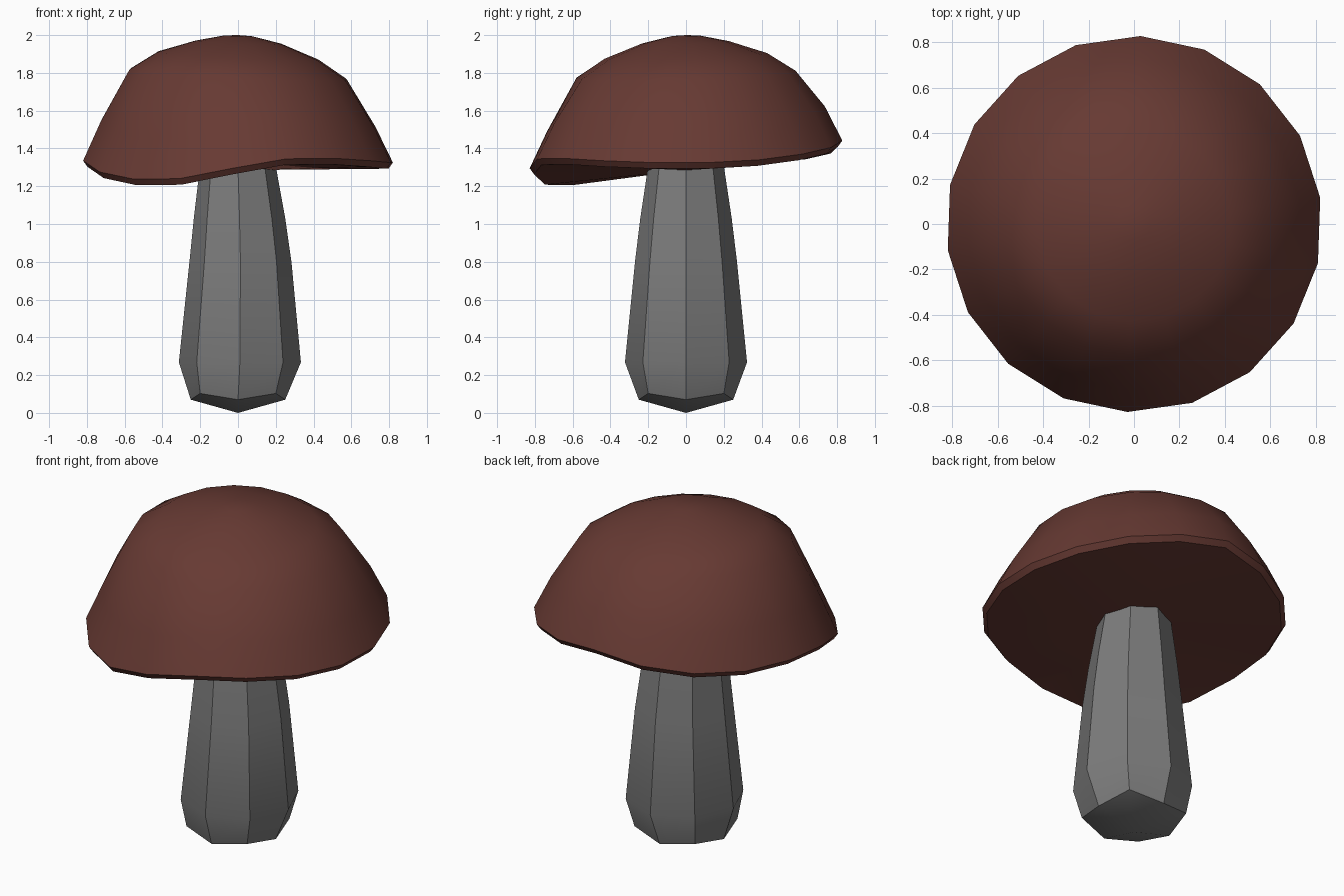
import bpy, bmesh, math

if "Cube" in bpy.data.objects:
    bpy.data.objects.remove(bpy.data.objects["Cube"])


def material(name, rgb):
    m = bpy.data.materials.new(name)
    m.diffuse_color = (*rgb, 1.0)
    m.use_nodes = True
    m.node_tree.nodes["Principled BSDF"].inputs["Base Color"].default_value = m.diffuse_color
    return m


def loft(name, rings, bottom, top, mat, smooth_angle):
    """Skin a stack of rings (bottom to top), closed by a fan to a point at each end."""
    bm = bmesh.new()
    vr = [[bm.verts.new(p) for p in ring] for ring in rings]
    n = len(vr[0])
    b, t = bm.verts.new(bottom), bm.verts.new(top)
    for i in range(n):
        j = (i + 1) % n
        bm.faces.new((b, vr[0][j], vr[0][i]))
        for lo, hi in zip(vr, vr[1:]):
            bm.faces.new((lo[i], lo[j], hi[j], hi[i]))
        bm.faces.new((vr[-1][i], vr[-1][j], t))
    bmesh.ops.recalc_face_normals(bm, faces=bm.faces)
    me = bpy.data.meshes.new(name)
    bm.to_mesh(me)
    bm.free()
    me.materials.append(mat)
    ob = bpy.data.objects.new(name, me)
    bpy.context.collection.objects.link(ob)
    bpy.ops.object.select_all(action='DESELECT')
    ob.select_set(True)
    bpy.context.view_layer.objects.active = ob
    bpy.ops.object.shade_smooth_by_angle(angle=math.radians(smooth_angle))
    return ob


brown = material("cap_brown", (0.135, 0.042, 0.033))
grey = material("stem_grey", (0.20, 0.20, 0.20))

# Cap: 18-sided dome; rim heights start at 8 degrees and run anticlockwise
rim = [1.325, 1.34, 1.37, 1.405, 1.442, 1.405, 1.375, 1.36, 1.355,
       1.335, 1.275, 1.238, 1.24, 1.295, 1.345, 1.348, 1.335, 1.325]


def cap_ring(r, z, wave, tilt):
    pts = []
    for i, h in enumerate(rim):
        a = math.radians(8 + 20 * i)
        c, s = math.cos(a), math.sin(a)
        pts.append((r * c, r * s, z + wave * (h - 1.34) + tilt * (0.7 * s - c)))
    return pts


cap_rings = [cap_ring(0.805, 1.308, 1, 0),      # underside edge
             cap_ring(0.828, 1.34, 1, 0),       # rim
             cap_ring(0.735, 1.535, 0.8, 0.01),
             cap_ring(0.58, 1.793, 0, 0.028),
             cap_ring(0.43, 1.89, 0, 0.022),
             cap_ring(0.23, 1.962, 0, 0.008),
             cap_ring(0.075, 1.996, 0, 0.002)]
loft("cap", cap_rings, (0, 0, 1.285), (0, 0, 2.0), brown, 40)


# Stem: tapered octagon, slightly shifted, with a faceted rounded foot
def stem_ring(r, z, cx=0.01, r_diag=None, z_diag=None):
    pts = []
    for i in range(8):
        a = math.radians(45 * i)
        rr, zz = (r_diag or r, z_diag or z) if i % 2 else (r, z)
        pts.append((cx + rr * math.cos(a), rr * math.sin(a), zz))
    return pts


stem_rings = [stem_ring(0.25, 0.07, 0.0, 0.283, 0.103),
              stem_ring(0.323, 0.268),
              stem_ring(0.27, 0.80, 0.013),
              stem_ring(0.242, 1.03, 0.008),
              stem_ring(0.203, 1.29, 0.0),
              stem_ring(0.19, 1.38, 0.0)]
loft("stem", stem_rings, (0, 0, 0), (0, 0, 1.40), grey, 30)
